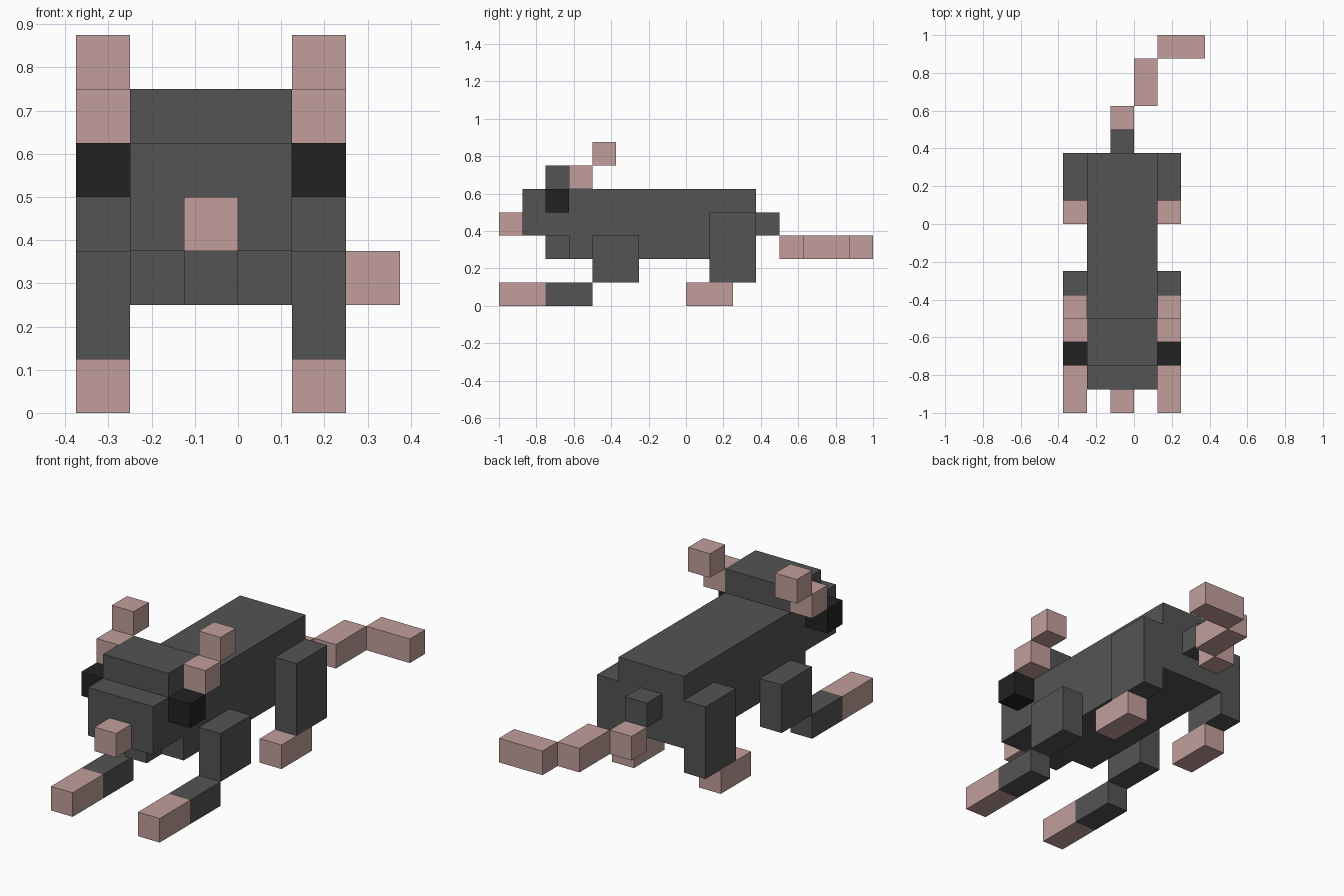
import bpy
import bmesh

U = 0.125          # one block
MID = -0.5         # symmetry plane of the body, in blocks

cube = bpy.data.objects.get("Cube")
if cube:
    bpy.data.objects.remove(cube, do_unlink=True)


def material(name, rgb):
    m = bpy.data.materials.new(name)
    m.use_nodes = True
    m.diffuse_color = (*rgb, 1)
    bsdf = next(n for n in m.node_tree.nodes if n.type == 'BSDF_PRINCIPLED')
    bsdf.inputs["Base Color"].default_value = (*rgb, 1)
    return m


FUR = material("dark grey fur", (0.088, 0.088, 0.088))
SKIN = material("pink skin", (0.54, 0.345, 0.33))
EYE = material("black eye", (0.0165, 0.0165, 0.0165))


def box(name, mat, x, y, z):
    """Box from (min, max) block ranges on each axis."""
    bm = bmesh.new()
    bmesh.ops.create_cube(bm, size=1)
    for v in bm.verts:
        v.co = [U * (r[1] if c > 0 else r[0]) for c, r in zip(v.co, (x, y, z))]
    mesh = bpy.data.meshes.new(name)
    bm.to_mesh(mesh)
    bm.free()
    mesh.materials.append(mat)
    obj = bpy.data.objects.new(name, mesh)
    bpy.context.collection.objects.link(obj)
    return obj


def pair(name, mat, x, y, z):
    """Left box and its mirror image across the body's middle."""
    box("left_" + name, mat, x, y, z)
    box("right_" + name, mat, (2 * MID - x[1], 2 * MID - x[0]), y, z)


# Body and head
box("body", FUR, (-2, 1), (-5, 3), (2, 5))
box("head", FUR, (-2, 1), (-7, -5), (3, 5))
box("head_crown", FUR, (-2, 1), (-6, -4), (5, 6))
box("jaw", FUR, (-1, 0), (-6, -5), (2, 3))
box("nose", SKIN, (-1, 0), (-8, -7), (3, 4))

# Eyes, ears, legs and feet, all one block out from the sides
SIDE = (1, 2)
pair("eye", EYE, SIDE, (-6, -5), (4, 5))
pair("ear_base", SKIN, SIDE, (-5, -4), (5, 6))
pair("ear_tip", SKIN, SIDE, (-4, -3), (6, 7))
pair("front_leg", FUR, SIDE, (-4, -2), (1, 3))
pair("front_ankle", FUR, SIDE, (-6, -4), (0, 1))
pair("front_paw", SKIN, SIDE, (-8, -6), (0, 1))
pair("hind_leg", FUR, SIDE, (1, 3), (1, 4))
pair("hind_paw", SKIN, SIDE, (0, 2), (0, 1))

# Tail bending to the left
box("tail_root", FUR, (-1, 0), (3, 4), (3, 4))
box("tail_base", SKIN, (-1, 0), (4, 5), (2, 3))
box("tail_middle", SKIN, (0, 1), (5, 7), (2, 3))
box("tail_tip", SKIN, (1, 3), (7, 8), (2, 3))
